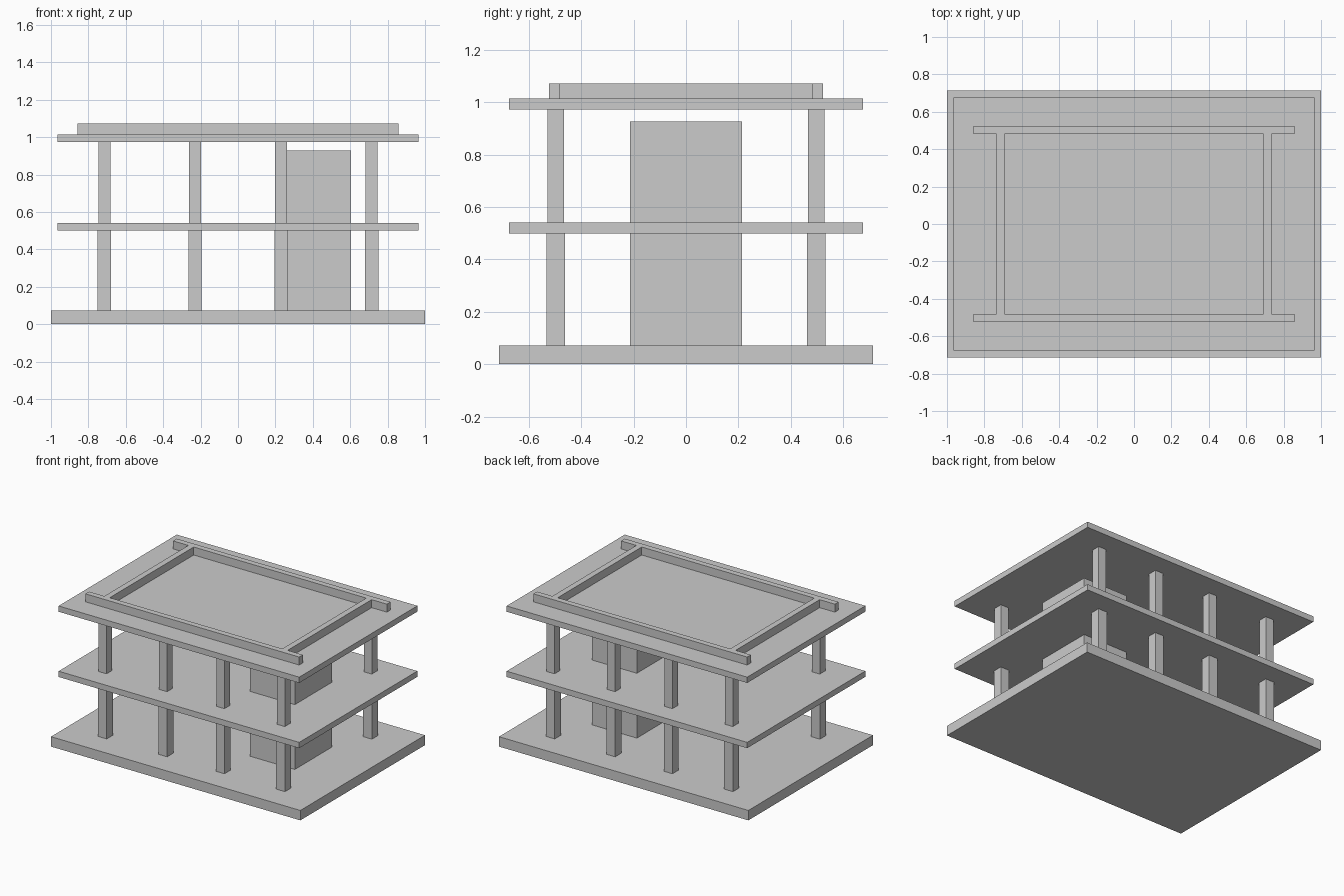
import bpy

if "Cube" in bpy.data.objects:
    bpy.data.objects.remove(bpy.data.objects["Cube"])


def box(name, x0, x1, y0, y1, z0, z1):
    """Axis-aligned box from its extents."""
    bpy.ops.mesh.primitive_cube_add(
        size=1, location=((x0 + x1) / 2, (y0 + y1) / 2, (z0 + z1) / 2))
    ob = bpy.context.object
    ob.name = name
    ob.scale = (x1 - x0, y1 - y0, z1 - z0)
    bpy.ops.object.transform_apply(location=False, rotation=False, scale=True)
    return ob


BASE_TOP = 0.072
MID = (0.50, 0.542)
ROOF = (0.973, 1.015)
PARAPET_TOP = 1.073

# Foundation and floor slabs
box("foundation", -1, 1, -0.714, 0.714, 0, BASE_TOP)
box("middle_slab", -0.965, 0.965, -0.677, 0.677, *MID)
box("roof_slab", -0.965, 0.965, -0.677, 0.677, *ROOF)

# Two storeys of columns, the upper ones slightly slimmer
for storey, half, z0, z1 in (("lower", 0.035, BASE_TOP, MID[0]),
                             ("upper", 0.032, MID[1], ROOF[0])):
    for row, y in (("front", -0.498), ("back", 0.498)):
        for i, x in enumerate((-0.715, -0.23, 0.23, 0.715), 1):
            box(f"{storey}_{row}_column_{i}", x - half, x + half,
                y - half, y + half, z0, z1)

# Service core passing through the middle slab
box("service_core", 0.245, 0.605, -0.213, 0.213, BASE_TOP, 0.928)

# Roof parapet: long front/back bars with side bars fitted between them
for name, s in (("front", -1), ("back", 1)):
    y0, y1 = sorted((s * 0.481, s * 0.523))
    box(f"{name}_parapet", -0.857, 0.857, y0, y1, ROOF[1], PARAPET_TOP)
for name, s in (("left", -1), ("right", 1)):
    x0, x1 = sorted((s * 0.692, s * 0.735))
    box(f"{name}_parapet", x0, x1, -0.481, 0.481, ROOF[1], PARAPET_TOP)
